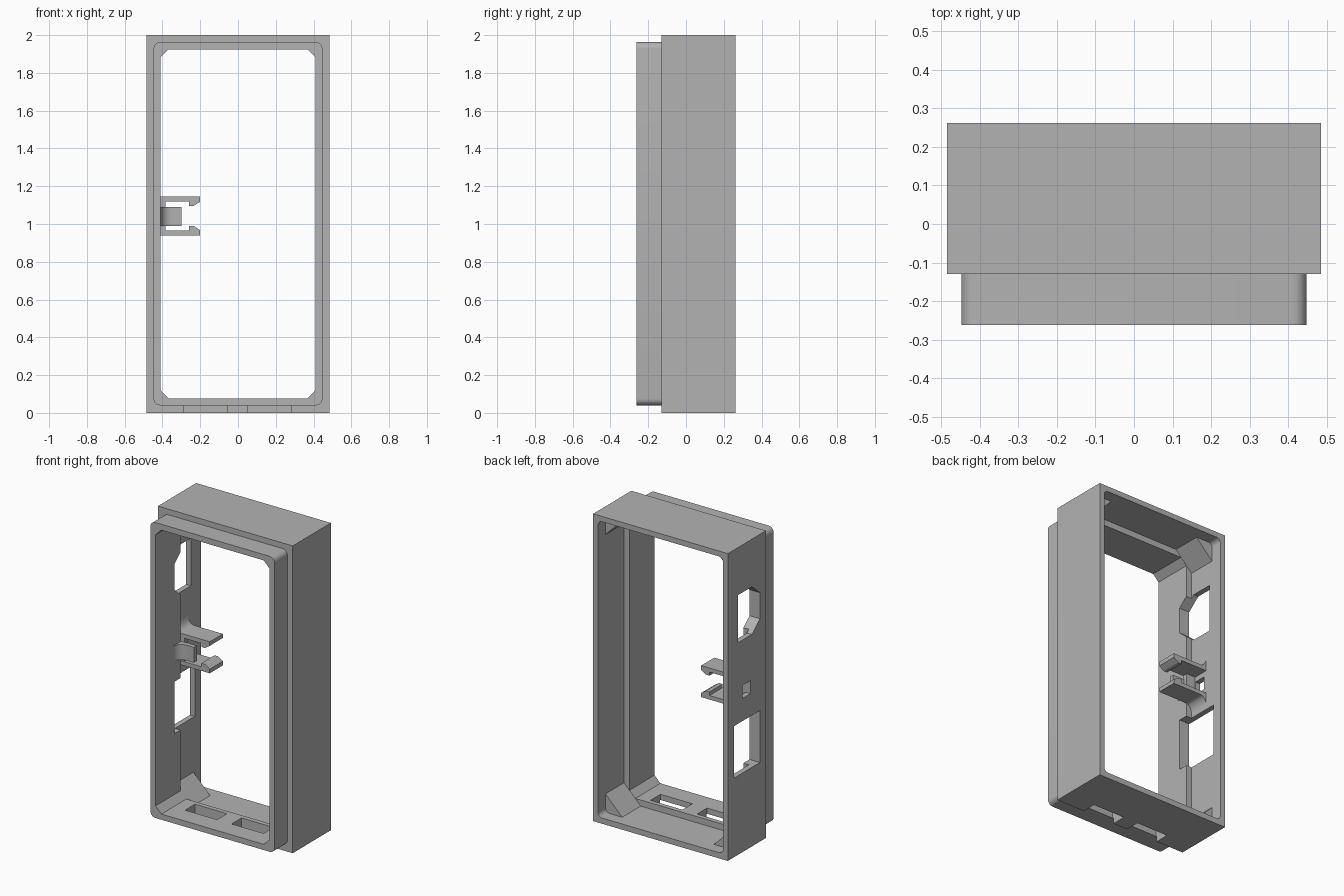
import bpy, bmesh
from math import sin, cos, pi

cube = bpy.data.objects.get("Cube")
if cube:
    bpy.data.objects.remove(cube, do_unlink=True)

grey = bpy.data.materials.new("plain_grey")
grey.use_nodes = True
colour = (0.45, 0.45, 0.45, 1)
grey.diffuse_color = colour
grey.node_tree.nodes["Principled BSDF"].inputs["Base Color"].default_value = colour

AXES = {
    "x": lambda a, b, d: (d, a, b),
    "y": lambda a, b, d: (a, d, b),
    "z": lambda a, b, d: (a, b, d),
}


def prism(name, profile, axis, start, end):
    """Extrude a 2D profile along one axis."""
    place = AXES[axis]
    bm = bmesh.new()
    low = [bm.verts.new(place(a, b, start)) for a, b in profile]
    high = [bm.verts.new(place(a, b, end)) for a, b in profile]
    bm.faces.new(low)
    bm.faces.new(high)
    n = len(profile)
    for i in range(n):
        j = (i + 1) % n
        bm.faces.new((low[i], low[j], high[j], high[i]))
    bmesh.ops.recalc_face_normals(bm, faces=bm.faces)
    mesh = bpy.data.meshes.new(name)
    bm.to_mesh(mesh)
    bm.free()
    mesh.materials.append(grey)
    obj = bpy.data.objects.new(name, mesh)
    bpy.context.collection.objects.link(obj)
    return obj


def rect(a0, a1, b0, b1):
    return [(a0, b0), (a1, b0), (a1, b1), (a0, b1)]


def corner_rect(half, z0, z1, size, steps):
    """Rectangle with cut corners (steps = 1) or round corners."""
    points = []
    centres = [(half - size, z1 - size), (size - half, z1 - size),
               (size - half, z0 + size), (half - size, z0 + size)]
    for k, (cx, cz) in enumerate(centres):
        for s in range(steps + 1):
            t = (k + s / steps) * pi / 2
            points.append((cx + size * cos(t), cz + size * sin(t)))
    return points


def activate(obj):
    bpy.ops.object.select_all(action="DESELECT")
    obj.select_set(True)
    bpy.context.view_layer.objects.active = obj


def combine(target, tool, operation):
    mod = target.modifiers.new("shape", "BOOLEAN")
    mod.operation = operation
    mod.solver = "EXACT"
    mod.object = tool
    activate(target)
    bpy.ops.object.modifier_apply(modifier=mod.name)
    bpy.data.objects.remove(tool, do_unlink=True)


def smooth(obj):
    activate(obj)
    bpy.ops.object.shade_smooth_by_angle(angle=pi / 6)


# Housing: square-edged body with a rounded front lip
WALL = -0.45
body = prism("housing", rect(-0.485, 0.485, 0, 2), "y", -0.13, 0.262)
lip = prism("lip", corner_rect(0.447, 0.04, 1.963, 0.035, 6), "y", -0.262, -0.05)
combine(body, lip, "UNION")

# Openings: front frame, rear recess with corner gussets, rear rim
cutters = [
    prism("front_opening", corner_rect(0.41, 0.077, 1.925, 0.042, 1), "y", -0.4, 0.05),
    prism("recess", corner_rect(0.45, 0.037, 1.965, 0.12, 1), "y", -0.005, 0.2),
    prism("rear_rim", corner_rect(0.45, 0.037, 1.965, 0.03, 6), "y", 0.185, 0.4),
]

# Right wall: cut-corner port, square port and small latch window
port = [(0.16, 1.38), (0.16, 1.69), (0.015, 1.69), (-0.068, 1.62),
        (-0.068, 1.45), (0.015, 1.38)]
cutters += [
    prism("upper_port", port, "x", -0.6, -0.35),
    prism("lower_port", rect(-0.068, 0.198, 0.515, 0.853), "x", -0.6, -0.35),
    prism("latch_window", rect(0.03, 0.11, 1.0, 1.085), "x", -0.6, -0.35),
]

# Floor slots
for x0, x1 in ((-0.285, -0.055), (0.05, 0.28)):
    cutters.append(prism("floor_slot", rect(x0, x1, -0.137, -0.035), "z", -0.1, 0.2))

for cutter in cutters:
    combine(body, cutter, "DIFFERENCE")
smooth(body)

# Clip arms: hooked tips, curved flare into the wall, mirrored about the window
MID = 1.0425
flare = [(-0.408 - 0.044 * sin(t), 0.1025 + 0.07 * (1 - cos(t)))
         for t in (i * pi / 16 for i in range(9))]
arm = [(-0.46, 0.076), (-0.26, 0.076), (-0.26, 0.053), (-0.235, 0.053),
       (-0.2, 0.076), (-0.2, 0.1025)] + flare + [(-0.46, 0.1725)]
for name, side in (("upper_clip_arm", 1), ("lower_clip_arm", -1)):
    smooth(prism(name, [(x, MID + side * z) for x, z in arm], "y", -0.005, 0.13))

# Curved tab between the arms
curve = [(-0.41 + 0.06 * (1 - cos(t)), -0.085 + 0.06 * sin(t))
         for t in (i * pi / 16 for i in range(9))]
tab = curve + [(-0.3, -0.025), (-0.3, 0.005), (-0.43, 0.005), (-0.43, -0.085)]
smooth(prism("latch_tab", tab, "z", 0.99, 1.09))

# Pad joining the arms at the wall
prism("latch_pad", rect(-0.455, -0.385, MID - 0.08, MID + 0.08), "y", 0.0, 0.028)
